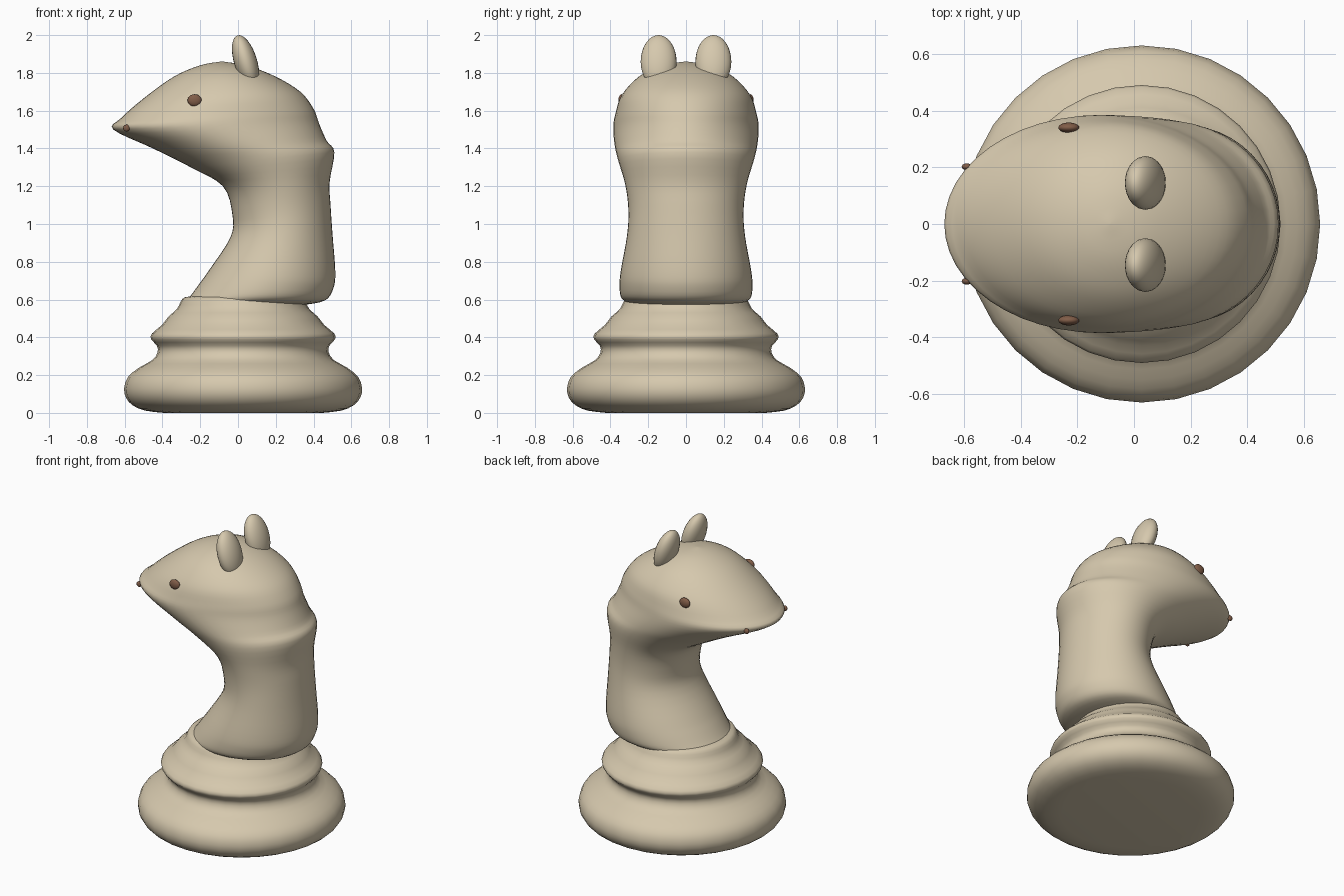
import bpy, bmesh, math
from mathutils import Vector

cube = bpy.data.objects.get("Cube")
if cube:
    bpy.data.objects.remove(cube, do_unlink=True)


def material(name, rgb):
    m = bpy.data.materials.new(name)
    m.use_nodes = True
    m.diffuse_color = (*rgb, 1)
    m.node_tree.nodes["Principled BSDF"].inputs["Base Color"].default_value = (*rgb, 1)
    return m


cream = material("warm cream", (0.67, 0.58, 0.42))
brown = material("dark brown", (0.22, 0.11, 0.065))


def smooth_rows(rows, steps):
    """Catmull-Rom interpolation through rows of numbers."""
    pts = [Vector(r) for r in rows]
    pts = [pts[0]] + pts + [pts[-1]]
    out = []
    for a, b, c, d in zip(pts, pts[1:], pts[2:], pts[3:]):
        for i in range(steps):
            t = i / steps
            out.append(0.5 * (2 * b + (c - a) * t + (2 * a - 5 * b + 4 * c - d) * t ** 2
                              + (3 * b - a - 3 * c + d) * t ** 3))
    return out + [pts[-1]]


def loft(name, sections, sides, mat):
    """Skin elliptical sections: front x, front z, back x, back z, half width."""
    bm = bmesh.new()
    rings = []
    for fx, fz, bx, bz, w in sections:
        ring = []
        for i in range(sides):
            a = math.tau * i / sides
            t = (1 + math.cos(a)) / 2
            ring.append(bm.verts.new((fx + (bx - fx) * t, w * math.sin(a), fz + (bz - fz) * t)))
        rings.append(ring)
    for lo, hi in zip(rings, rings[1:]):
        for i in range(sides):
            j = (i + 1) % sides
            bm.faces.new((lo[i], lo[j], hi[j], hi[i]))
    bm.faces.new(rings[0][::-1])
    bm.faces.new(rings[-1])
    mesh = bpy.data.meshes.new(name)
    bm.to_mesh(mesh)
    bm.free()
    mesh.shade_smooth()
    mesh.materials.append(mat)
    ob = bpy.data.objects.new(name, mesh)
    bpy.context.collection.objects.link(ob)
    return ob


def ellipsoid(name, loc, radii, mat, tilt=0):
    bpy.ops.mesh.primitive_uv_sphere_add(segments=24, ring_count=16, radius=1,
                                         location=loc, rotation=(0, tilt, 0))
    ob = bpy.context.object
    ob.name = name
    ob.scale = radii
    ob.data.shade_smooth()
    ob.data.materials.append(mat)


# Turned base: radius, height
profile = [(0.42, 0.0), (0.52, 0.012), (0.585, 0.04), (0.62, 0.08), (0.63, 0.13),
           (0.61, 0.19), (0.55, 0.24), (0.48, 0.28), (0.453, 0.32), (0.456, 0.355),
           (0.487, 0.39), (0.483, 0.42), (0.43, 0.465), (0.395, 0.51), (0.35, 0.55),
           (0.33, 0.59), (0.31, 0.612), (0.26, 0.618)]
cx = 0.027
loft("base", [(cx - r, z, cx + r, z, r) for r, z in smooth_rows(profile, 2)], 32, cream)

# Neck and head as one tilted loft
sections = [
    (-0.26, 0.61, 0.34, 0.57, 0.32), (-0.24, 0.635, 0.46, 0.595, 0.345),
    (-0.20, 0.69, 0.505, 0.66, 0.352), (-0.15, 0.76, 0.515, 0.75, 0.345),
    (-0.04, 0.93, 0.50, 0.95, 0.312), (-0.03, 1.05, 0.49, 1.10, 0.305),
    (-0.08, 1.20, 0.485, 1.22, 0.322), (-0.25, 1.30, 0.51, 1.38, 0.36),
    (-0.45, 1.40, 0.47, 1.44, 0.378), (-0.66, 1.50, 0.43, 1.53, 0.385),
    (-0.62, 1.56, 0.40, 1.61, 0.373), (-0.50, 1.665, 0.33, 1.70, 0.34),
    (-0.34, 1.78, 0.20, 1.78, 0.25), (-0.20, 1.84, 0.05, 1.838, 0.13),
    (-0.09, 1.86, -0.08, 1.86, 0.005)]
loft("neck_and_head", smooth_rows(sections, 4), 48, cream)

# Paired ears, eyes and nostrils
for side, s in (("left", 1), ("right", -1)):
    ellipsoid(side + "_ear", (0.04, 0.145 * s, 1.86), (0.061, 0.095, 0.145), cream,
              math.radians(-17))
    ellipsoid(side + "_eye", (-0.23, 0.34 * s, 1.655), (0.037, 0.018, 0.032), brown)
    ellipsoid(side + "_nostril", (-0.59, 0.202 * s, 1.508), (0.018, 0.012, 0.018), brown)
